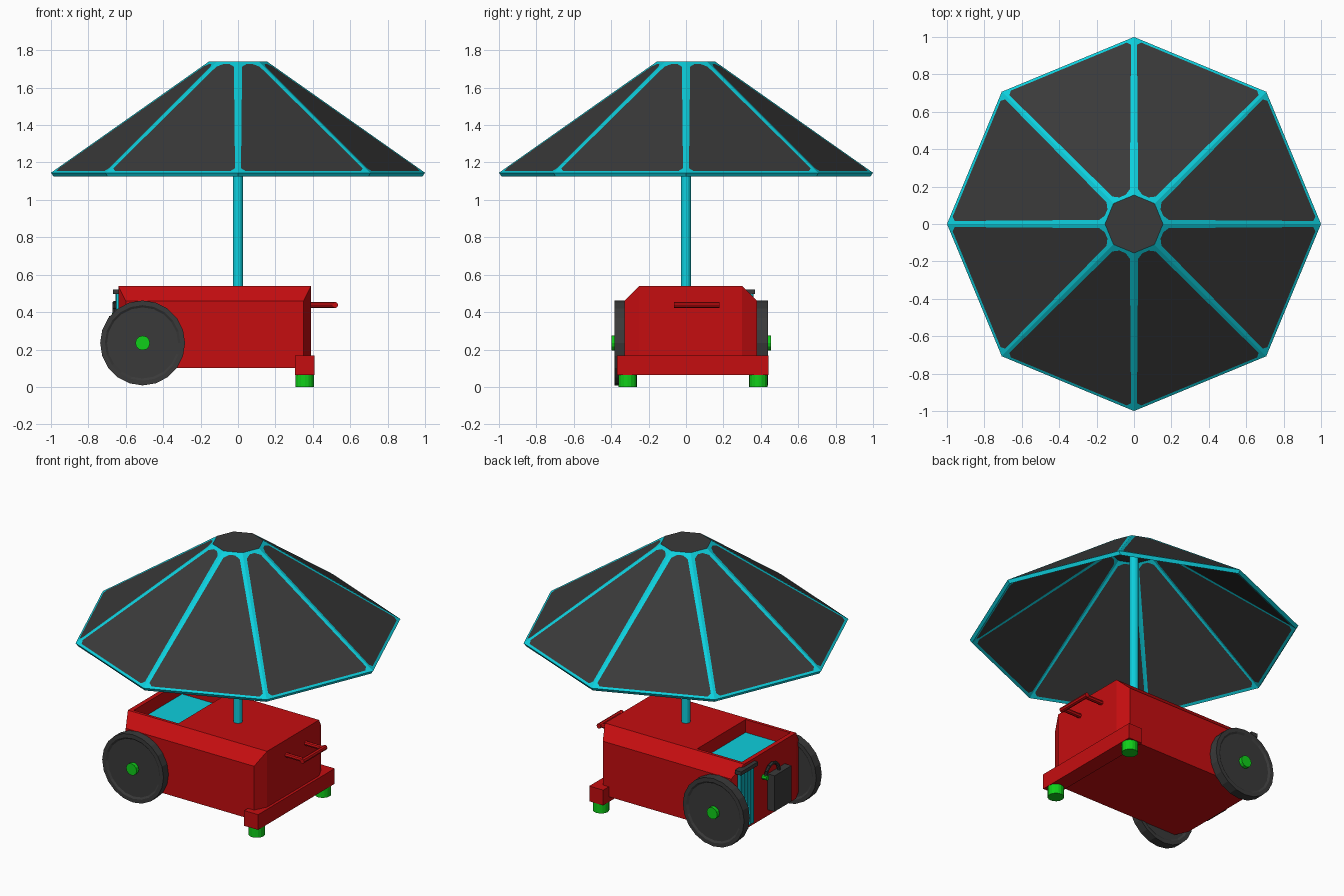
import bpy, bmesh, math
from mathutils import Matrix, Vector

if "Cube" in bpy.data.objects:
    bpy.data.objects.remove(bpy.data.objects["Cube"])


def material(name, rgb):
    m = bpy.data.materials.new(name)
    m.diffuse_color = (*rgb, 1)
    m.use_nodes = True
    m.node_tree.nodes["Principled BSDF"].inputs["Base Color"].default_value = m.diffuse_color
    return m


RED = material("red paint", (0.56, 0.004, 0.005))
CYAN = material("cyan paint", (0.004, 0.62, 0.72))
DARK = material("dark grey", (0.042, 0.042, 0.042))
GREEN = material("green", (0.005, 0.62, 0.01))


def finish(bm, name, *mats):
    bmesh.ops.recalc_face_normals(bm, faces=bm.faces)
    me = bpy.data.meshes.new(name)
    bm.to_mesh(me)
    bm.free()
    for m in mats:
        me.materials.append(m)
    ob = bpy.data.objects.new(name, me)
    bpy.context.collection.objects.link(ob)
    return ob


def box(name, lo, hi, mat):
    lo, hi = Vector(lo), Vector(hi)
    bm = bmesh.new()
    bmesh.ops.create_cube(bm, size=1, matrix=Matrix.Translation((lo + hi) / 2)
                          @ Matrix.Diagonal((*(hi - lo), 1)))
    return finish(bm, name, mat)


def rod(name, a, b, radius, mat, sides=12, dish=0):
    a, b = Vector(a), Vector(b)
    d = b - a
    mat4 = Matrix.Translation((a + b) / 2) @ d.to_track_quat('Z', 'Y').to_matrix().to_4x4()
    bm = bmesh.new()
    bmesh.ops.create_cone(bm, cap_ends=True, segments=sides, radius1=radius,
                          radius2=radius, depth=d.length, matrix=mat4)
    if dish:  # sunken disc on both caps
        caps = [f for f in bm.faces if len(f.verts) == sides]
        bmesh.ops.inset_individual(bm, faces=caps, thickness=0.025, depth=0)
        bmesh.ops.inset_individual(bm, faces=caps, thickness=0.012, depth=-dish)
    return finish(bm, name, mat)


# Canopy: eight-sided shell with framed dark panels
bm = bmesh.new()
bmesh.ops.create_cone(bm, cap_ends=True, segments=8, radius1=1, radius2=0.155,
                      depth=0.595, matrix=Matrix.Translation((0, 0, 1.4425)))
bm.faces.ensure_lookup_table()
bottom = [f for f in bm.faces if f.calc_center_median().z < 1.2]
bmesh.ops.delete(bm, geom=bottom, context='FACES_ONLY')
sides = [f for f in bm.faces if len(f.verts) == 4]
bmesh.ops.inset_individual(bm, faces=sides, thickness=0.028, depth=0)
corners = list({v for f in sides for v in f.verts})
bmesh.ops.bevel(bm, geom=corners, offset=0.025, segments=1, profile=0.5,
                affect='VERTICES', clamp_overlap=True)
for f in bm.faces:  # cut-corner panels and the cap have eight corners
    f.material_index = 1 if len(f.verts) == 8 else 0
canopy = finish(bm, "canopy", CYAN, DARK)
shell = canopy.modifiers.new("thickness", 'SOLIDIFY')
shell.thickness = 0.025
shell.offset = -1
shell.use_even_offset = True

# Pole
rod("pole", (0, 0, 0.45), (0, 0, 1.72), 0.028, CYAN, 16)

# Body: chamfered box with an open tray in the top
bm = bmesh.new()
for end, shoulder in ((-0.64, -0.60), (0.39, 0.35)):
    for y in (-0.25, 0.30):
        for z in (0.10, 0.54):
            bm.verts.new((end, y, z))
    for y in (-0.33, 0.38):
        for z in (0.10, 0.46):
            bm.verts.new((shoulder, y, z))
bmesh.ops.convex_hull(bm, input=bm.verts)
bmesh.ops.dissolve_limit(bm, angle_limit=0.02, verts=bm.verts, edges=bm.edges)
body = finish(bm, "body", RED)
cutter = box("tray_cutter", (-0.61, -0.23, 0.45), (-0.28, 0.28, 0.70), RED)
cutter.hide_render = True
cutter.hide_viewport = True
cut = body.modifiers.new("tray", 'BOOLEAN')
cut.object = cutter
cut.operation = 'DIFFERENCE'
cut.solver = 'EXACT'
box("tray_floor", (-0.61, -0.23, 0.446), (-0.28, 0.28, 0.454), CYAN)

# Bumper and casters
box("bumper", (0.305, -0.37, 0.065), (0.408, 0.44, 0.167), RED)
for y in (-0.312, 0.387):
    rod("caster", (0.357, y, 0), (0.357, y, 0.07), 0.05, GREEN, 16)

# Wheels with hubs, on both sides
for inner, outer, s in ((-0.325, -0.383, -1), (0.378, 0.438, 1)):
    rod("wheel", (-0.51, inner, 0.235), (-0.51, outer, 0.235), 0.227, DARK, 20, 0.008)
    rod("hub", (-0.51, inner, 0.235), (-0.51, outer + s * 0.016, 0.235), 0.039, GREEN, 12)

# Handle
for y in (-0.045, 0.16):
    rod("handle_arm", (0.38, y, 0.438), (0.52, y, 0.438), 0.015, RED, 8)
rod("handle_bar", (0.52, -0.065, 0.438), (0.52, 0.18, 0.438), 0.016, RED, 8)

# Rear end: slatted grille, dark rail, service box and hose
for i in range(5):
    y = 0.22 + 0.032 * i
    rod("grille_slat", (-0.64, y, 0.12), (-0.64, y, 0.50), 0.014, CYAN, 8)
box("grille_rail", (-0.667, 0.19, 0.497), (-0.62, 0.37, 0.522), DARK)
box("service_box", (-0.69, -0.13, 0.14), (-0.635, 0.05, 0.38), DARK)
path = [Vector((-0.66, 0.03 + 0.07 * math.cos(t), 0.38 + 0.07 * math.sin(t)))
        for t in (math.pi * k / 6 for k in range(7))]
for a, b in zip(path, path[1:]):
    rod("hose", a, b, 0.011, DARK, 8)
rod("hose_coupling", (-0.635, 0.10, 0.38), (-0.675, 0.10, 0.38), 0.016, GREEN, 8)
